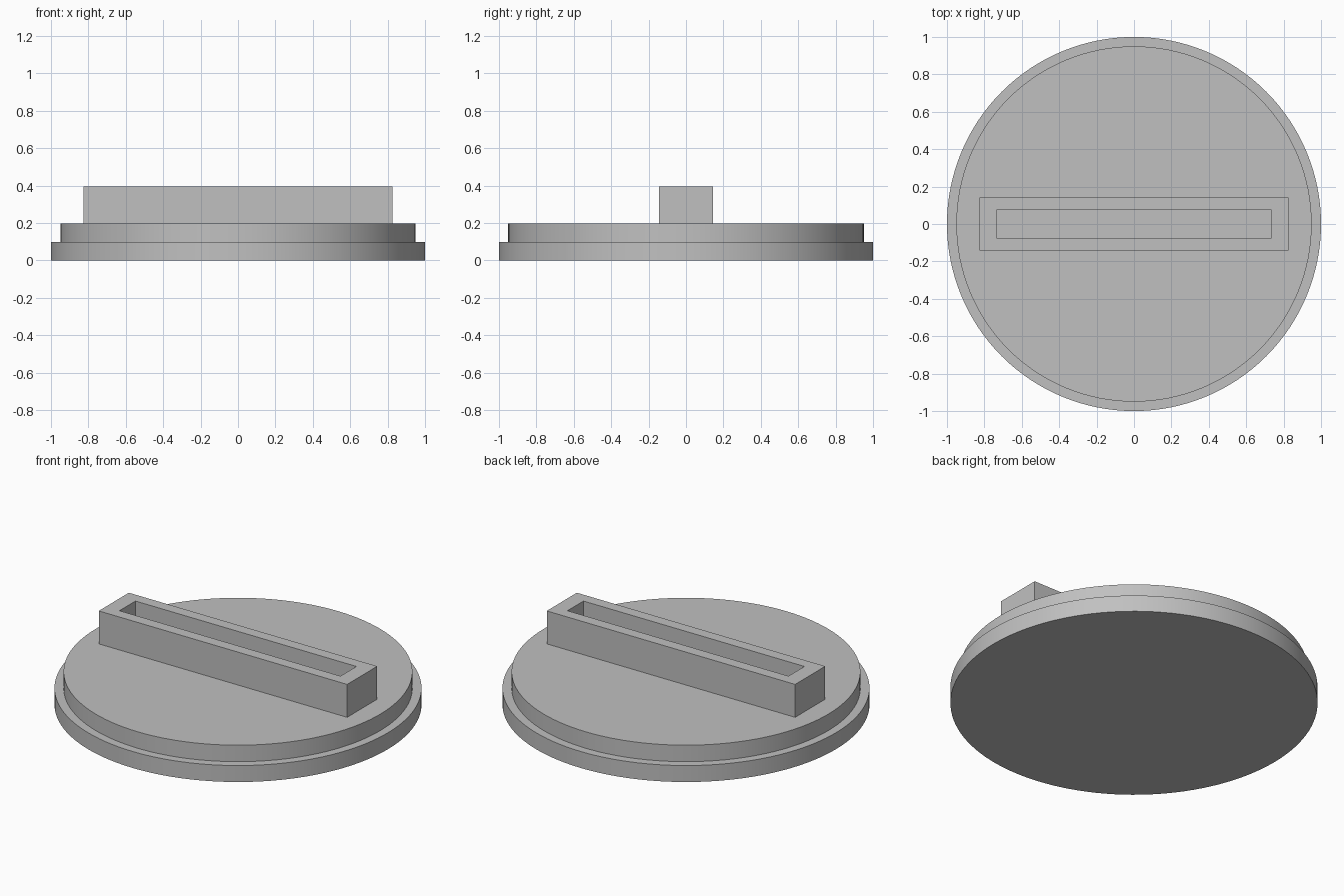
import bpy
import bmesh
from math import radians

cube = bpy.data.objects.get("Cube")
if cube:
    bpy.data.objects.remove(cube, do_unlink=True)

# Single flat grey
grey = bpy.data.materials.new("plain_grey")
grey.use_nodes = True
colour = (0.53, 0.53, 0.53, 1.0)
grey.diffuse_color = colour
grey.node_tree.nodes["Principled BSDF"].inputs["Base Color"].default_value = colour

STEP_Z, DISC_Z, BAR_Z = 0.099, 0.198, 0.396


def add_disc(name, radius, bottom, top):
    bpy.ops.mesh.primitive_cylinder_add(
        vertices=128, radius=radius, depth=top - bottom,
        location=(0, 0, (bottom + top) / 2))
    disc = bpy.context.object
    disc.name = name
    disc.data.materials.append(grey)
    bpy.ops.object.shade_smooth_by_angle(angle=radians(30))
    return disc


# Stepped round base
add_disc("base_flange", 1.0, 0, STEP_Z)
add_disc("upper_disc", 0.95, STEP_Z, DISC_Z)


# Raised bar with a long slot sunk to the disc's top
def add_slotted_bar(name, half_x, half_y, wall_x, wall_y):
    bm = bmesh.new()
    bmesh.ops.create_cube(bm, size=2)
    for v in bm.verts:
        v.co.x *= half_x
        v.co.y *= half_y
        v.co.z = BAR_Z if v.co.z > 0 else DISC_Z
    top = max(bm.faces, key=lambda f: f.calc_center_median().z)
    # Inset the top to make the rim, then extrude the centre downwards
    bmesh.ops.inset_region(bm, faces=[top], thickness=wall_y)
    for v in top.verts:
        v.co.x *= (half_x - wall_x) / abs(v.co.x)
    floor = bmesh.ops.extrude_discrete_faces(bm, faces=[top])["faces"][0]
    for v in floor.verts:
        v.co.z = DISC_Z + 0.002
    bmesh.ops.recalc_face_normals(bm, faces=bm.faces)
    mesh = bpy.data.meshes.new(name)
    bm.to_mesh(mesh)
    bm.free()
    mesh.materials.append(grey)
    bar = bpy.data.objects.new(name, mesh)
    bpy.context.collection.objects.link(bar)
    return bar


add_slotted_bar("slotted_bar", 0.826, 0.143, 0.091, 0.095)
